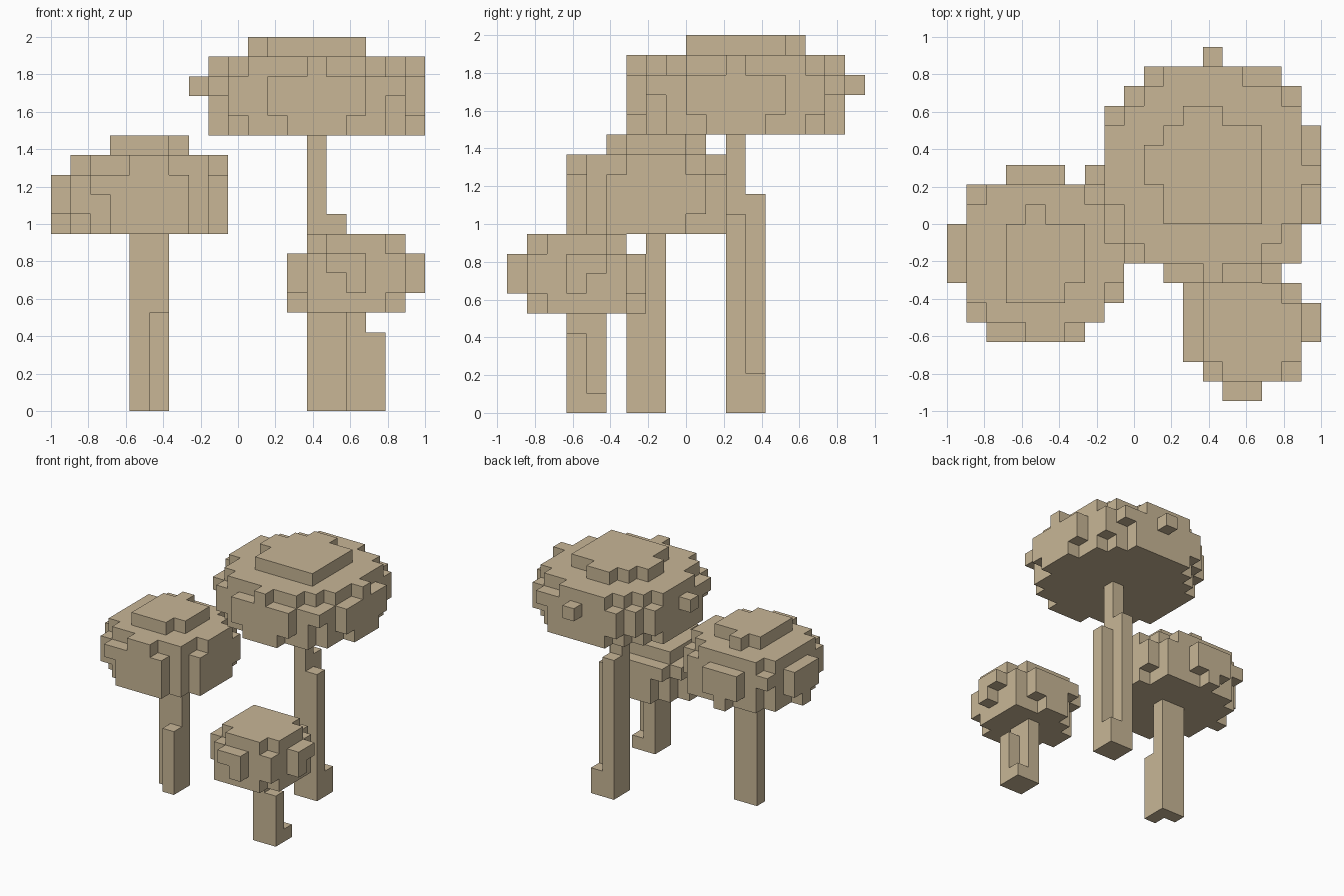
import bpy, bmesh
from mathutils import Vector

cube = bpy.data.objects.get("Cube")
if cube:
    bpy.data.objects.remove(cube, do_unlink=True)

CELL = 2 / 19                      # edge of one block
ORIGIN = Vector((-9.5, -9, 0))     # corner of the block grid, in blocks

tan = bpy.data.materials.new("tan")
tan.use_nodes = True
COLOR = (0.578, 0.468, 0.305, 1)
tan.diffuse_color = COLOR
bsdf = next(n for n in tan.node_tree.nodes if n.type == 'BSDF_PRINCIPLED')
bsdf.inputs["Base Color"].default_value = COLOR
bsdf.inputs["Roughness"].default_value = 0.9


def block_object(name, cells):
    """Skin a set of grid cells with only their exposed faces."""
    bm = bmesh.new()
    corners = {}

    def vert(p):
        key = tuple(round(c) for c in p)
        if key not in corners:
            corners[key] = bm.verts.new((Vector(key) + ORIGIN) * CELL)
        return corners[key]

    for cell in sorted(cells):
        base = Vector(cell)
        for axis in range(3):
            u, v = Vector(), Vector()
            u[(axis + 1) % 3] = v[(axis + 2) % 3] = 1
            for side in (0, 1):
                step = Vector()
                step[axis] = 2 * side - 1
                if tuple(int(c) for c in base + step) in cells:
                    continue
                start = base.copy()
                start[axis] += side
                ring = [start, start + u, start + u + v, start + v]
                if not side:
                    ring.reverse()
                bm.faces.new([vert(p) for p in ring])
    mesh = bpy.data.meshes.new(name)
    bm.to_mesh(mesh)
    bm.free()
    mesh.materials.append(tan)
    obj = bpy.data.objects.new(name, mesh)
    bpy.context.collection.objects.link(obj)


def cap(name, cx, cy, bottom, radii_sq):
    """Domed cap: one blocky disc per layer, from the bottom up."""
    cells = {(i, j, bottom + k)
             for k, r2 in enumerate(radii_sq)
             for i in range(19) for j in range(19)
             if (i - cx) ** 2 + (j - cy) ** 2 <= r2}
    block_object(name, cells)


def stem(name, columns):
    """Stem: block columns given as (i, j, height)."""
    block_object(name, {(i, j, k) for i, j, h in columns for k in range(h)})


# Large mushroom
cap("large_cap", 12.85, 11.15, 14, (29, 33, 34.55, 27.1, 9.3))
stem("large_stem", [(13, 11, 14), (14, 11, 10), (13, 12, 11), (14, 12, 2)])

# Medium mushroom
cap("medium_cap", 4.2, 6.83, 9, (18, 19.2, 20.4, 16, 4.82))
stem("medium_stem", [(4, 7, 9), (5, 7, 9), (5, 6, 5)])

# Small mushroom
cap("small_cap", 14.8, 3.17, 5, (8.8, 10.5, 11.3, 7.2))
stem("small_stem", [(15, 3, 5), (15, 4, 5), (16, 3, 4), (16, 4, 1)])
